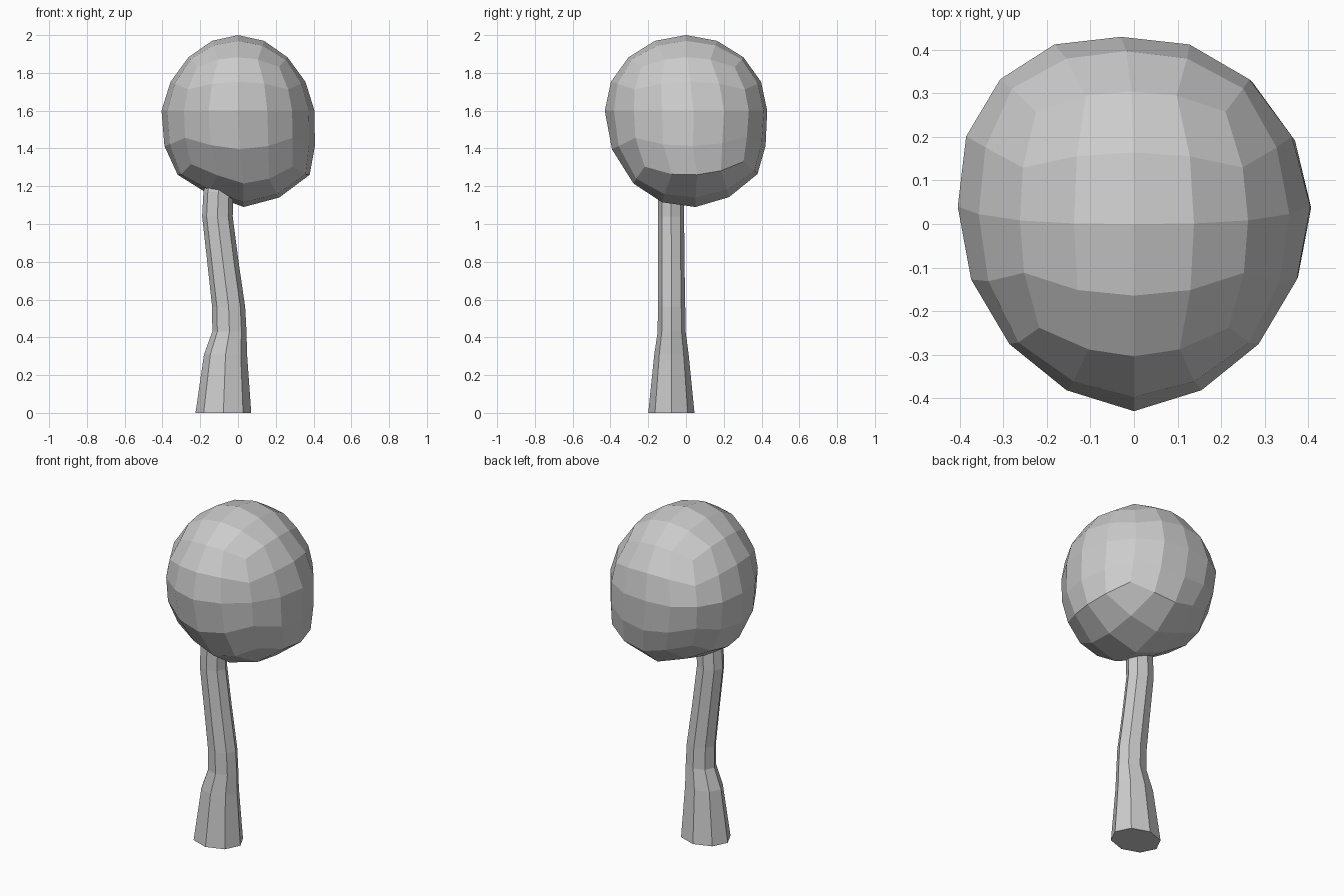
import bpy, bmesh, math
from mathutils import Vector

if "Cube" in bpy.data.objects:
    bpy.data.objects.remove(bpy.data.objects["Cube"])


def finish(bm, name):
    bmesh.ops.recalc_face_normals(bm, faces=bm.faces)
    mesh = bpy.data.meshes.new(name)
    bm.to_mesh(mesh)
    bm.free()
    obj = bpy.data.objects.new(name, mesh)
    bpy.context.collection.objects.link(obj)
    return obj


# Trunk: bent, tapering eight-sided tube (z, x min, x max, y min, y max)
rings = [
    (0.00, -0.225, 0.070, -0.200, 0.045),
    (0.31, -0.180, 0.048, -0.168, 0.014),
    (0.43, -0.136, 0.045, -0.150, -0.002),
    (0.56, -0.137, 0.038, -0.149, -0.004),
    (0.80, -0.163, 0.003, -0.147, -0.008),
    (1.04, -0.190, -0.028, -0.147, -0.010),
    (1.17, -0.183, -0.025, -0.147, -0.010),
    (1.25, -0.165, -0.035, -0.135, -0.020),
]
bm = bmesh.new()
loops = []
for z, x0, x1, y0, y1 in rings:
    loops.append([bm.verts.new(((x0 + x1) / 2 + (x1 - x0) / 2 * math.cos(i * math.pi / 4),
                                (y0 + y1) / 2 + (y1 - y0) / 2 * math.sin(i * math.pi / 4), z))
                  for i in range(8)])
for a, b in zip(loops, loops[1:]):
    for i in range(8):
        j = (i + 1) % 8
        bm.faces.new((a[i], a[j], b[j], b[i]))
bm.faces.new(loops[0])
bm.faces.new(loops[-1])
finish(bm, "trunk")


# Crown: cube with 4 x 4 faces per side, rounded and made uneven
def crown_point(co):
    u = Vector([math.tan(c * math.pi / 4) for c in co]).normalized()
    up, low = max(0, u.z), min(1, max(0, -u.z) / 0.707) ** 2
    flat = 1 - abs(u.z)
    x = 0.405 * u.x * (1 - 0.12 * up + 0.22 * low) + 0.03 * low
    y = 0.43 * u.y * (1 + 0.08 * low) + 0.05 * low
    x -= 0.03 * max(0, u.y) * flat
    y += 0.04 * abs(u.x) * flat
    z = 1.6 + u.z * (0.4 if u.z > 0 else 0.51)
    z += low * (0.03 * abs(u.x) + 0.035 * u.y)
    if -0.6 < u.x < -0.2:                      # hollow above the trunk
        z += 0.02 * low
    return x, y, z


bm = bmesh.new()
bmesh.ops.create_cube(bm, size=2)
bmesh.ops.subdivide_edges(bm, edges=bm.edges[:], cuts=3, use_grid_fill=True)
for v in bm.verts:
    v.co = crown_point(v.co)
finish(bm, "crown")
